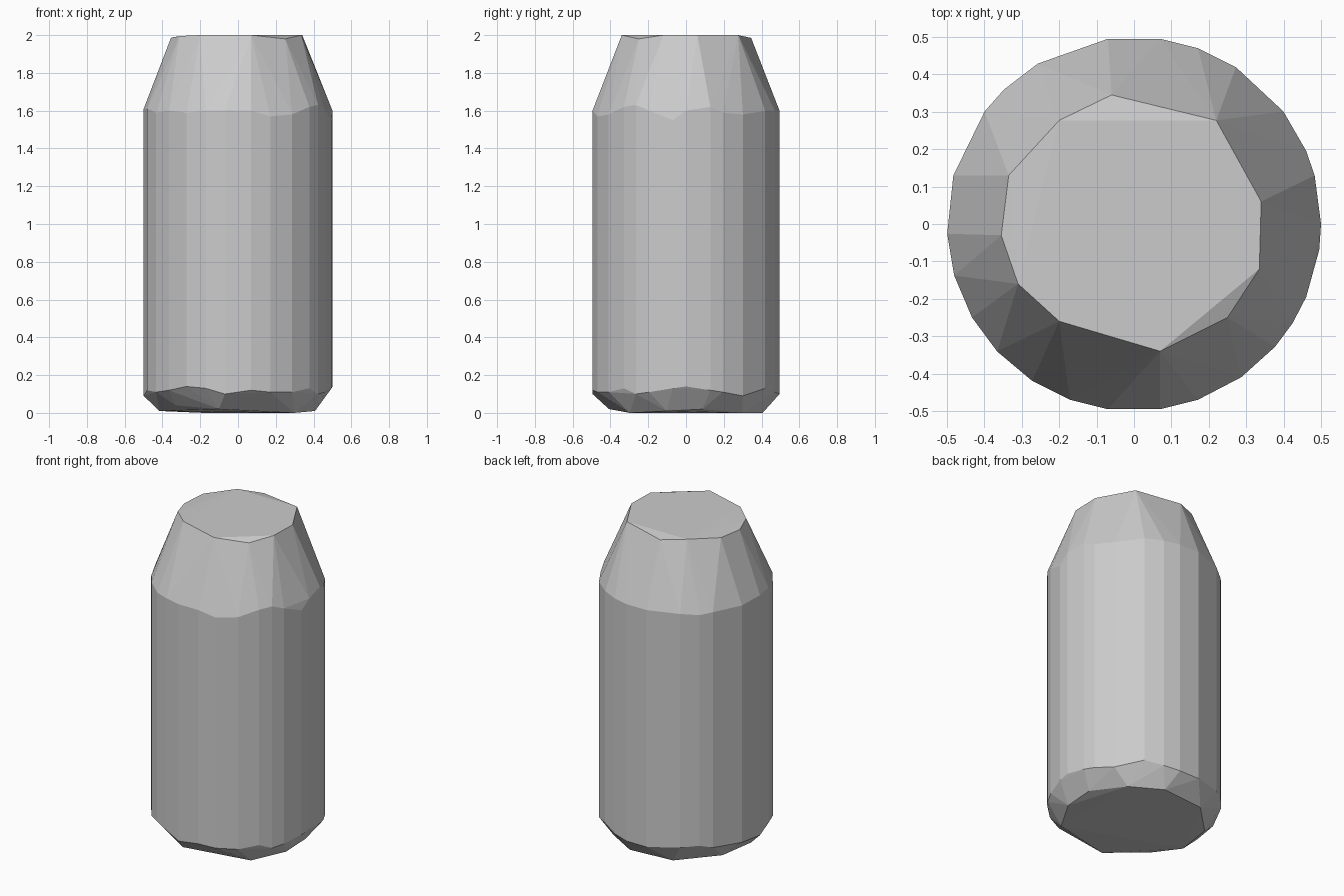
import bpy
import bmesh
from math import sin, cos, radians

cube = bpy.data.objects.get("Cube")
if cube:
    bpy.data.objects.remove(cube, do_unlink=True)


def make_material(name, color):
    mat = bpy.data.materials.new(name)
    mat.use_nodes = True
    mat.diffuse_color = color
    mat.node_tree.nodes["Principled BSDF"].inputs["Base Color"].default_value = color
    return mat


def ring(angles, heights, radius=0.5):
    """Points on the cylinder wall, heights in hundredths."""
    return [(radius * cos(radians(a)), radius * sin(radians(a)), h / 100)
            for a, h in zip(angles, heights)]


# Facet directions shared by the shoulder and the lower rim
facets = [82, 70, 57, 37, 23, 15, 0, -8, -23, -32, -41, -55, -70,
          -82, -98, -110, -123, -137, -150, -164, -177, 165, 143, 134, 121, 98]
shoulder = ring(facets, [160, 160, 160, 158, 159, 162, 160, 155, 160, 163, 162, 158, 157,
                         160, 160, 160, 159, 160, 159, 161, 161, 160, 160, 159, 160, 160])
rim = ring(facets, [10, 11, 13, 9, 11, 12, 14, 13, 11, 10, 13, 11, 11,
                    12, 10, 13, 14, 12, 11, 12, 9, 10, 11, 13, 12, 10])

# Uneven lid outline, with a few corners chipped lower
lid = [(-.06, .345, 1.985), (.22, .277, 2), (.34, .06, 2), (.335, -.12, 2),
       (.25, -.25, 1.98), (.07, -.34, 2), (-.2, -.26, 2), (-.31, -.16, 1.995),
       (-.355, -.03, 1.985), (-.335, .13, 1.99), (-.2, .277, 2)]

# Uneven base outline
base = ring([75, 45, 12, -14, -45, -104, -142, -172, 155, 115],
            [0, 0, 2, 1, 0, 2, 4, 1, 1, 0], radius=0.42)

# Faceted can: hull around the four outlines
bm = bmesh.new()
for point in lid + shoulder + rim + base:
    bm.verts.new(point)
bmesh.ops.convex_hull(bm, input=bm.verts)
bmesh.ops.recalc_face_normals(bm, faces=bm.faces)

mesh = bpy.data.meshes.new("can_body")
bm.to_mesh(mesh)
bm.free()
mesh.materials.append(make_material("plain grey", (0.6, 0.6, 0.6, 1)))
can = bpy.data.objects.new("can_body", mesh)
bpy.context.collection.objects.link(can)
